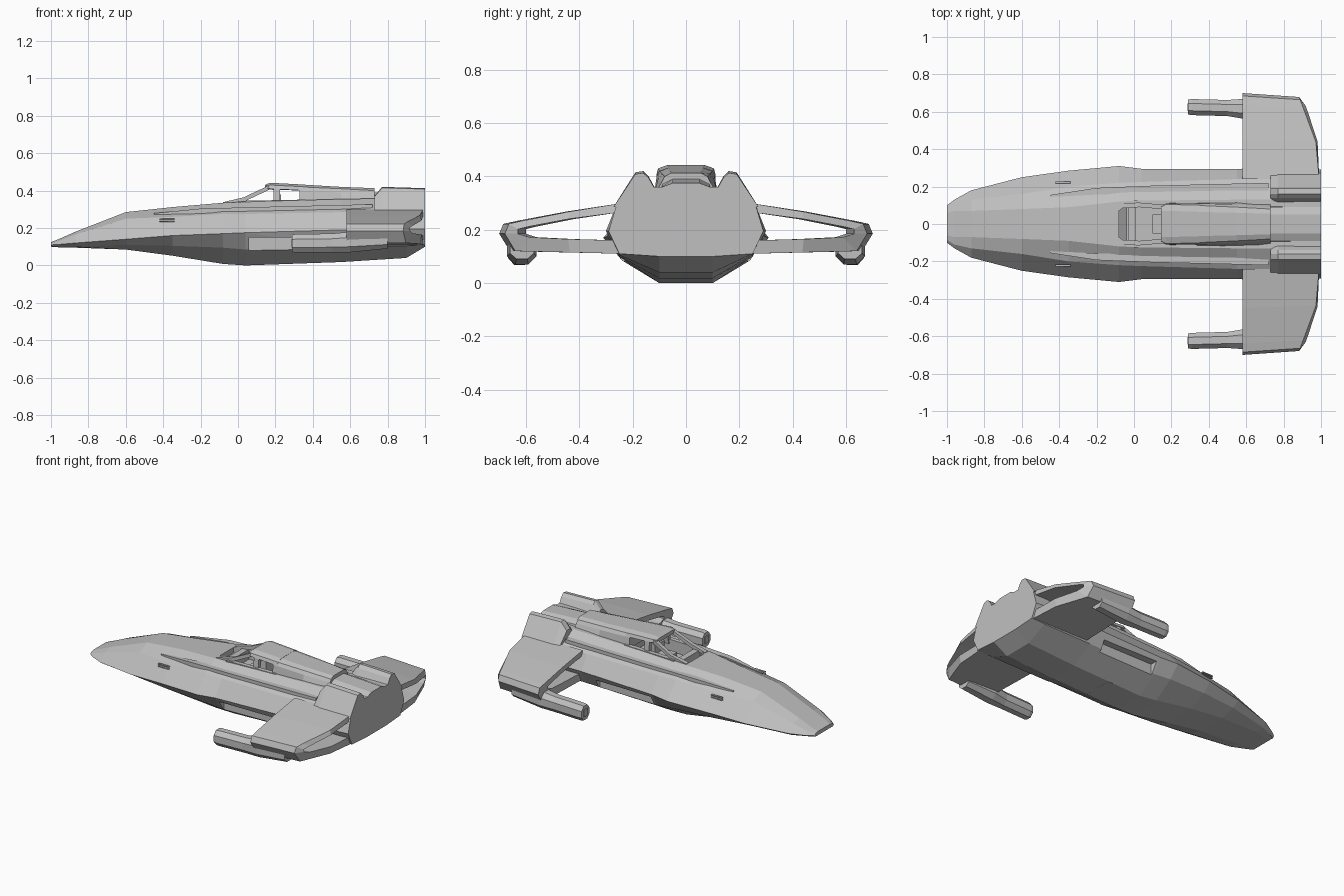
import bpy
import bmesh

cube = bpy.data.objects.get("Cube")
if cube:
    bpy.data.objects.remove(cube, do_unlink=True)

grey = bpy.data.materials.new("hull_grey")
grey.use_nodes = True
COLOUR = (0.53, 0.53, 0.53, 1)
grey.diffuse_color = COLOUR
grey.node_tree.nodes["Principled BSDF"].inputs["Base Color"].default_value = COLOUR


def finish(name, bm):
    bmesh.ops.recalc_face_normals(bm, faces=bm.faces)
    mesh = bpy.data.meshes.new(name)
    bm.to_mesh(mesh)
    bm.free()
    mesh.materials.append(grey)
    obj = bpy.data.objects.new(name, mesh)
    bpy.context.collection.objects.link(obj)
    return obj


def bridge(bm, a, b):
    n = len(a)
    for i in range(n):
        j = (i + 1) % n
        bm.faces.new((a[i], a[j], b[j], b[i]))


def loft(name, sections):
    """Skin closed (y, z) rings placed along x and cap both ends."""
    bm = bmesh.new()
    rings = [[bm.verts.new((x, y, z)) for y, z in ring] for x, ring in sections]
    for a, b in zip(rings, rings[1:]):
        bridge(bm, a, b)
    bm.faces.new(rings[0])
    bm.faces.new(rings[-1])
    return finish(name, bm)


def both(half):
    return half + [(-y, z) for y, z in reversed(half)]


def rect(y, z, w, h):
    return [(y - w, z - h), (y + w, z - h), (y + w, z + h), (y - w, z + h)]


def octagon(y, z, w, h):
    c = 0.45
    return [(y + a * w, z + b * h) for a, b in
            ((-c, -1), (c, -1), (1, -c), (1, c), (c, 1), (-c, 1), (-1, c), (-1, -c))]


def box(name, x0, x1, y, z, w, h):
    return loft(name, [(x0, rect(y, z, w, h)), (x1, rect(y, z, w, h))])


def cut(target, cutter):
    mod = target.modifiers.new("cut", "BOOLEAN")
    mod.operation = "DIFFERENCE"
    mod.solver = "EXACT"
    mod.object = cutter
    bpy.context.view_layer.objects.active = target
    bpy.ops.object.modifier_apply(modifier=mod.name)
    bpy.data.objects.remove(cutter, do_unlink=True)


# Fuselage: keel, chine, widest edge, shoulder, deck edge at each station
hull = loft("fuselage", [(x, both(half)) for x, half in [
    (-1.0, [(.06, .10), (.09, .10), (.10, .11), (.085, .12), (.06, .125)]),
    (-.96, [(.07, .097), (.11, .10), (.13, .112), (.11, .13), (.07, .14)]),
    (-.87, [(.09, .095), (.15, .10), (.18, .12), (.13, .165), (.07, .18)]),
    (-.6, [(.10, .085), (.20, .11), (.25, .14), (.16, .25), (.08, .285)]),
    (-.35, [(.11, .052), (.23, .105), (.285, .16), (.20, .26), (.09, .312)]),
    (-.08, [(.11, .008), (.24, .095), (.31, .17), (.22, .275), (.12, .335)]),
    (.04, [(.10, .0), (.24, .085), (.295, .175), (.225, .275), (.125, .34)]),
    (.55, [(.10, .018), (.25, .10), (.295, .19), (.24, .285), (.13, .355)]),
    (.9, [(.10, .04), (.25, .105), (.30, .195), (.26, .295), (.13, .36)]),
    (1.0, [(.10, .10), (.25, .11), (.29, .195), (.26, .295), (.13, .36)]),
]])

# Cockpit well and side recesses
cut(hull, loft("cockpit_cutter", [
    (-.08, rect(0, .42, .07, .12)), (-.04, rect(0, .42, .10, .15)),
    (.36, rect(0, .42, .10, .15))]))
for s in (-1, 1):
    cut(hull, box("recess_cutter", .06, .46, s * .32, .11, .09, .04))

# Cockpit fittings
box("dashboard", -.03, .01, 0, .30, .10, .035)
box("seat_base", .10, .21, 0, .285, .05, .02)
loft("seat_back", [(.19, rect(0, .31, .05, .05)), (.23, rect(0, .32, .04, .06))])

# Canopy roof, running into the dorsal spine
loft("canopy_roof", [(x, both(half)) for x, half in [
    (.145, [(.07, .405), (.095, .41), (.09, .425), (.07, .43)]),
    (.17, [(.07, .405), (.11, .41), (.105, .43), (.07, .442)]),
    (.36, [(.07, .40), (.11, .40), (.10, .42), (.065, .432)])]])
loft("dorsal_spine", [(x, both(half)) for x, half in [
    (.33, [(.115, .33), (.11, .40), (.10, .42), (.065, .433)]),
    (.55, [(.12, .33), (.105, .39), (.09, .41), (.06, .42)]),
    (.73, [(.12, .33), (.09, .38), (.08, .40), (.055, .413)])]])
loft("stern_deck", [(x, both(half)) for x, half in [
    (.72, [(.10, .33), (.09, .37), (.05, .39)]),
    (1.0, [(.10, .33), (.09, .36), (.05, .375)])]])

wing_outer = [(.24, .30), (.45, .268), (.64, .232), (.685, .222),
              (.70, .185), (.66, .12), (.45, .115), (.24, .11)]
wing_inner = [(.25, .265), (.42, .24), (.56, .212), (.60, .202),
              (.60, .185), (.56, .172), (.42, .165), (.25, .16)]


def wing_rear(y):
    if y < .43:
        return .99 - .05 * max(0, y - .25)
    return .98 - .36 * (y - .43)


def wing(name, s):
    """Hollow wing with an opening running from leading to trailing edge."""
    bm = bmesh.new()

    def ring(pts, rear, grow):
        return [bm.verts.new((wing_rear(y) if rear else .58,
                              s * y * (grow if y > .3 else 1), z)) for y, z in pts]
    of, inf = ring(wing_outer, False, 1), ring(wing_inner, False, 1)
    orr, inr = ring(wing_outer, True, .97), ring(wing_inner, True, 1.05)
    for a, b in ((of, inf), (inf, inr), (inr, orr), (orr, of)):
        bridge(bm, a, b)
    return finish(name, bm)


for s, side in ((1, "rear_side"), (-1, "front_side")):
    # Wing and wingtip cannon
    wing(f"wing_{side}", s)
    loft(f"cannon_{side}", [
        (.29, octagon(s * .625, .118, .04, .046)),
        (.31, octagon(s * .625, .118, .043, .05)),
        (.50, octagon(s * .62, .12, .043, .05)),
        (.60, octagon(s * .615, .125, .055, .055)),
        (.80, octagon(s * .615, .13, .045, .04))])
    box(f"cannon_muzzle_{side}", .285, .32, s * .625, .118, .02, .022)

    # Windscreen rails and canopy pillars
    loft(f"windscreen_rail_{side}", [
        (-.08, rect(s * .098, .328, .014, .01)),
        (.03, rect(s * .102, .352, .012, .012)),
        (.17, rect(s * .09, .418, .012, .012))])
    loft(f"canopy_pillar_{side}", [
        (.19, [(s * .115, .32), (s * .09, .32), (s * .08, .42), (s * .105, .42)]),
        (.225, [(s * .115, .32), (s * .09, .32), (s * .08, .42), (s * .105, .42)])])
    loft(f"canopy_sill_{side}", [
        (.0, rect(s * .112, .335, .014, .01)),
        (.36, rect(s * .112, .342, .014, .01))])

    # Stern fin with a sloped front edge
    fin = [(.11, .345), (.14, .40), (.16, .42), (.19, .415), (.272, .285), (.12, .28)]
    loft(f"stern_fin_{side}", [
        (x, [(s * y, .28 + (z - .28) * k) for y, z in fin])
        for x, k in ((.73, .65), (.77, 1.0), (1.0, .95))])

    # Shoulder ridge and flank vents
    loft(f"shoulder_ridge_{side}", [
        (-.45, rect(s * .15, .275, .005, .004)),
        (-.2, rect(s * .175, .29, .018, .014)),
        (.1, rect(s * .185, .30, .02, .012)),
        (.72, rect(s * .20, .315, .02, .012))])
    for i in range(2):
        box(f"flank_vent_{side}", -.42, -.34, s * .222, .235 + i * .014, .006, .003)

# Belly pod
loft("belly_pod", [(x, both(half)) for x, half in [
    (-.10, [(.08, .02), (.09, .03), (.08, .04)]),
    (.02, [(.10, .002), (.12, .02), (.12, .045)]),
    (.28, [(.10, .008), (.12, .02), (.12, .045)])]])
